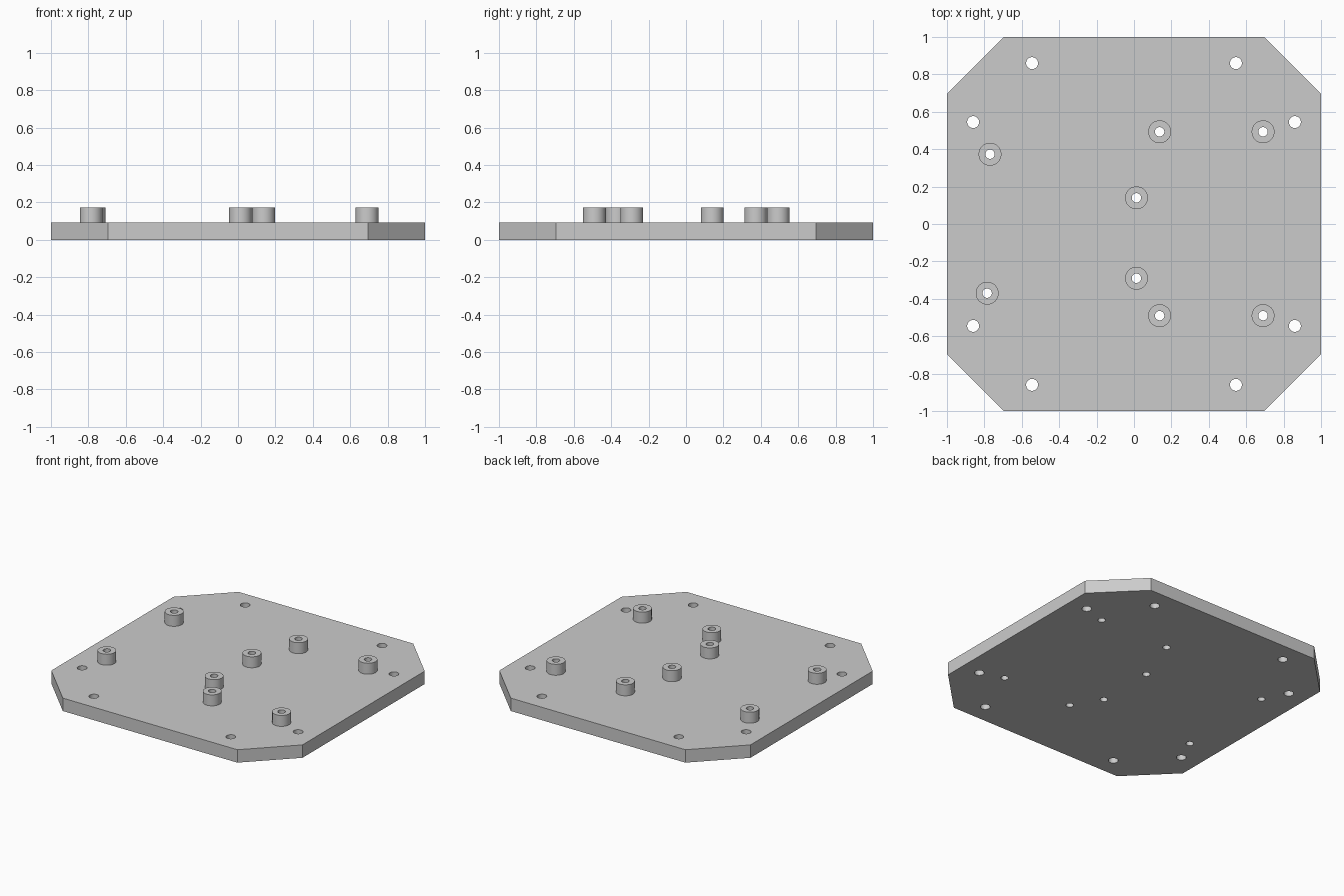
import bpy, bmesh, math
from mathutils import Matrix

PLATE_H, TOP = 0.093, 0.172
EDGE, CORNER = 1.0, 0.695
POST_R, BORE_R, MOUNT_R = 0.061, 0.025, 0.032
SEGMENTS = 40

POSTS = [(0.137, 0.493), (0.69, 0.493), (0.137, -0.49), (0.69, -0.49),
         (0.013, 0.14), (0.013, -0.29), (-0.77, 0.373), (-0.785, -0.37)]
MOUNTS = [(sx * x, sy * y) for x, y in ((0.545, 0.86), (0.86, 0.545))
          for sx in (-1, 1) for sy in (-1, 1)]

cube = bpy.data.objects.get("Cube")
if cube:
    bpy.data.objects.remove(cube, do_unlink=True)

grey = bpy.data.materials.new("plain grey")
grey.use_nodes = True
colour = (0.6, 0.6, 0.6, 1)
grey.diffuse_color = colour
grey.node_tree.nodes["Principled BSDF"].inputs["Base Color"].default_value = colour


def make_object(name, bm):
    bmesh.ops.recalc_face_normals(bm, faces=bm.faces)
    mesh = bpy.data.meshes.new(name)
    bm.to_mesh(mesh)
    bm.free()
    mesh.materials.append(grey)
    obj = bpy.data.objects.new(name, mesh)
    bpy.context.collection.objects.link(obj)
    return obj


def smooth(obj):
    bpy.ops.object.select_all(action='DESELECT')
    obj.select_set(True)
    bpy.context.view_layer.objects.active = obj
    bpy.ops.object.shade_smooth_by_angle(angle=math.radians(30))


def add_cylinder(bm, x, y, radius):
    bmesh.ops.create_cone(bm, cap_ends=True, segments=SEGMENTS, radius1=radius,
                          radius2=radius, depth=4 * PLATE_H,
                          matrix=Matrix.Translation((x, y, PLATE_H / 2)))


# Octagonal base plate
bm = bmesh.new()
outline = []
for sx, sy in ((1, 1), (-1, 1), (-1, -1), (1, -1)):
    pair = [(sx * EDGE, sy * CORNER), (sx * CORNER, sy * EDGE)]
    outline += pair if sx * sy > 0 else pair[::-1]
base = bm.faces.new([bm.verts.new((x, y, 0)) for x, y in outline])
ext = bmesh.ops.extrude_face_region(bm, geom=[base], use_keep_orig=True)
bmesh.ops.translate(bm, vec=(0, 0, PLATE_H),
                    verts=[v for v in ext["geom"] if isinstance(v, bmesh.types.BMVert)])
plate = make_object("base_plate", bm)

# Mounting holes and post bores, drilled right through the plate
bm = bmesh.new()
for x, y in MOUNTS:
    add_cylinder(bm, x, y, MOUNT_R)
for x, y in POSTS:
    add_cylinder(bm, x, y, BORE_R)
drills = make_object("hole_cutter", bm)
drills.hide_render = True
cut = plate.modifiers.new("holes", 'BOOLEAN')
cut.operation, cut.solver, cut.object = 'DIFFERENCE', 'EXACT', drills
bpy.context.view_layer.objects.active = plate
bpy.ops.object.modifier_apply(modifier=cut.name)
bpy.data.objects.remove(drills, do_unlink=True)
smooth(plate)

# Hollow standoff posts: a tube with a flat ring on top
for i, (x, y) in enumerate(POSTS, 1):
    bm = bmesh.new()
    rings = []
    for r, z in ((POST_R, PLATE_H), (POST_R, TOP), (BORE_R, TOP), (BORE_R, PLATE_H)):
        turn = [math.tau * k / SEGMENTS for k in range(SEGMENTS)]
        rings.append([bm.verts.new((x + r * math.cos(a), y + r * math.sin(a), z)) for a in turn])
    for low, high in zip(rings, rings[1:]):
        for k in range(SEGMENTS):
            n = (k + 1) % SEGMENTS
            bm.faces.new((low[k], low[n], high[n], high[k]))
    post = make_object(f"standoff_post_{i}", bm)
    # The open tube must face outwards
    if post.data.polygons[SEGMENTS].normal.z < 0:
        post.data.flip_normals()
    smooth(post)
